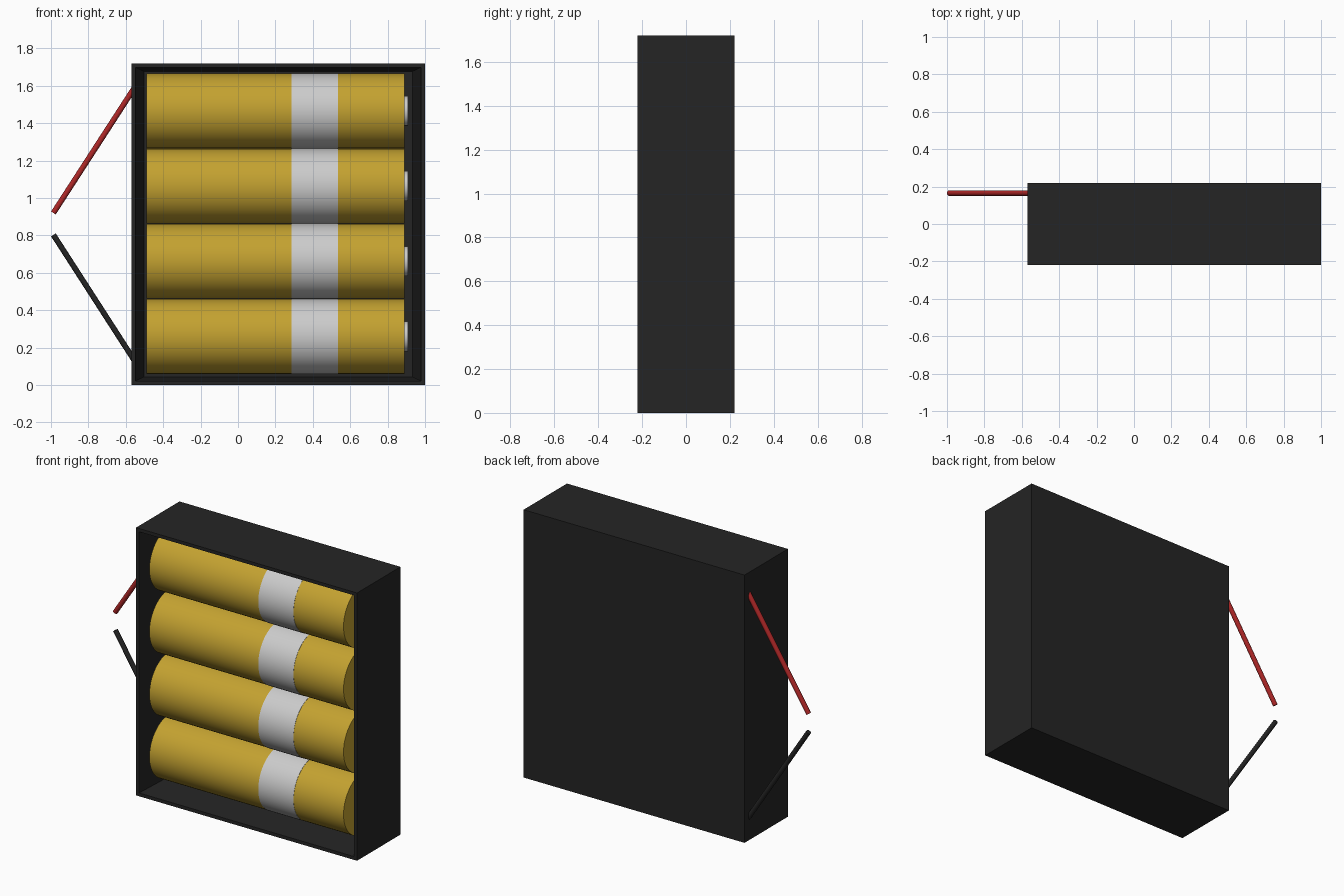
import bpy, bmesh, math
from mathutils import Vector

if "Cube" in bpy.data.objects:
    bpy.data.objects.remove(bpy.data.objects["Cube"])


def material(name, rgb):
    m = bpy.data.materials.new(name)
    m.diffuse_color = (*rgb, 1)
    m.use_nodes = True
    m.node_tree.nodes["Principled BSDF"].inputs["Base Color"].default_value = m.diffuse_color
    return m


BLACK = material("black plastic", (0.018, 0.018, 0.018))
GOLD = material("gold wrap", (0.55, 0.36, 0.03))
SILVER = material("silver", (0.6, 0.6, 0.6))
RED = material("red insulation", (0.42, 0.02, 0.02))


def rod(name, a, b, r, mat, sides=48):
    a, b = Vector(a), Vector(b)
    d = b - a
    bpy.ops.mesh.primitive_cylinder_add(vertices=sides, radius=r, depth=d.length, location=(a + b) / 2)
    o = bpy.context.object
    o.name = name
    o.rotation_euler = d.to_track_quat('Z', 'Y').to_euler()
    o.data.materials.append(mat)
    bpy.ops.object.shade_smooth_by_angle(angle=math.radians(35))
    return o


# open-fronted case: inset the front face for the rim, then push it back with a slight draft
X0, X1, D, H = -0.57, 1.0, 0.22, 1.72
bm = bmesh.new()
bmesh.ops.create_cube(bm, size=1)
for v in bm.verts:
    v.co = ((X0 + X1) / 2 + v.co.x * (X1 - X0), v.co.y * 2 * D, H / 2 + v.co.z * H)
bm.normal_update()
front = min(bm.faces, key=lambda f: f.calc_center_median().y)
bmesh.ops.inset_region(bm, faces=[front], thickness=0.03)
ext = bmesh.ops.extrude_discrete_faces(bm, faces=[front])
floor = ext["faces"][0]
c = floor.calc_center_median()
for v in floor.verts:
    v.co.x -= math.copysign(0.047, v.co.x - c.x)
    v.co.z -= math.copysign(0.022, v.co.z - c.z)
    v.co.y = D - 0.02
mesh = bpy.data.meshes.new("case")
bm.to_mesh(mesh)
bm.free()
case = bpy.data.objects.new("case", mesh)
bpy.context.collection.objects.link(case)
mesh.materials.append(BLACK)

# four cells, each with a wrap, a label band and a positive terminal
for i in range(4):
    z = 0.26 + i * 0.402
    rod(f"cell_{i + 1}", (-0.49, 0, z), (0.89, 0, z), 0.2, GOLD)
    rod(f"cell_band_{i + 1}", (0.285, 0, z), (0.535, 0, z), 0.2015, SILVER)
    rod(f"cell_terminal_{i + 1}", (0.87, 0, z), (0.91, 0, z), 0.08, SILVER, 32)

# lead wires
rod("positive_wire", (-0.55, 0.165, 1.595), (-0.987, 0.165, 0.92), 0.015, RED, 16)
rod("negative_wire", (-0.55, 0.165, 0.125), (-0.987, 0.165, 0.803), 0.015, BLACK, 16)
